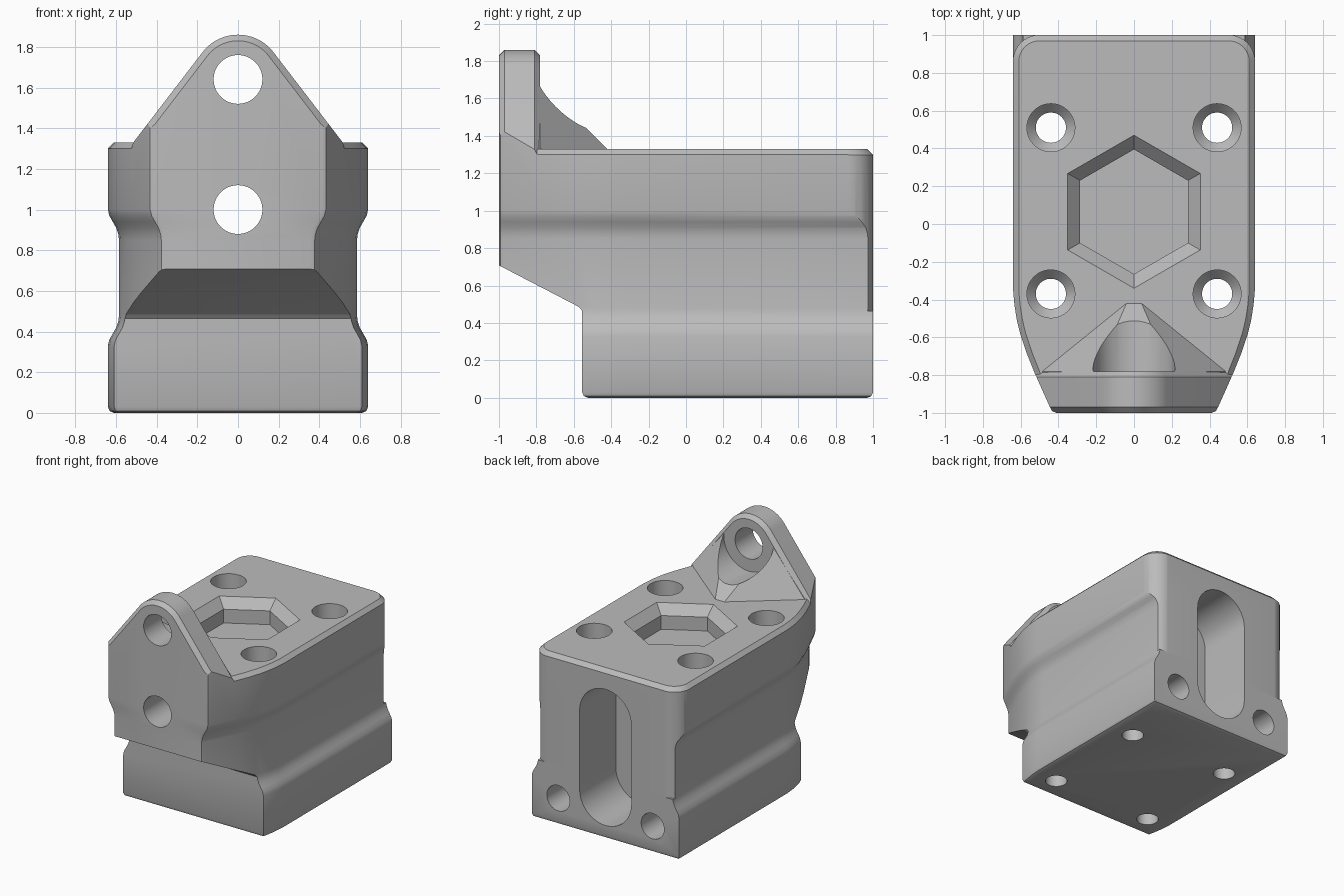
import bpy, bmesh
from math import sin, cos, pi, radians
from mathutils import Vector

if "Cube" in bpy.data.objects:
    bpy.data.objects.remove(bpy.data.objects["Cube"], do_unlink=True)

grey = bpy.data.materials.new("plain_grey")
grey.use_nodes = True
grey.diffuse_color = (0.5, 0.5, 0.5, 1)
grey.node_tree.nodes["Principled BSDF"].inputs["Base Color"].default_value = (0.5, 0.5, 0.5, 1)


def finish(name, bm):
    bmesh.ops.recalc_face_normals(bm, faces=bm.faces)
    mesh = bpy.data.meshes.new(name)
    bm.to_mesh(mesh)
    bm.free()
    obj = bpy.data.objects.new(name, mesh)
    bpy.context.collection.objects.link(obj)
    return obj


def loft(name, rings):
    """Skin a stack of equal-length point rings and cap both ends."""
    bm = bmesh.new()
    loops = [[bm.verts.new(p) for p in ring] for ring in rings]
    n = len(loops[0])
    for a, b in zip(loops, loops[1:]):
        for i in range(n):
            j = (i + 1) % n
            bm.faces.new((a[i], a[j], b[j], b[i]))
    bm.faces.new(loops[0])
    bm.faces.new(loops[-1])
    return finish(name, bm)


def circle(r, n=48, start=0.0):
    return [(r * cos(start + 2 * pi * i / n), r * sin(start + 2 * pi * i / n)) for i in range(n)]


def upright(name, x, y, steps, n=48, start=0.0):
    """Turned shape about a vertical axis; steps are (z, radius)."""
    return loft(name, [[(x + u, y + v, z) for u, v in circle(r, n, start)] for z, r in steps])


def along_y(name, outline, y0, y1):
    return loft(name, [[(x, y, z) for x, z in outline] for y in (y0, y1)])


def bore(name, x, z, r, y0, y1):
    return along_y(name, [(x + u, z + v) for u, v in circle(r)], y0, y1)


def combine(target, tool, operation):
    mod = target.modifiers.new("join", 'BOOLEAN')
    mod.operation = operation
    mod.solver = 'EXACT'
    mod.object = tool
    bpy.context.view_layer.objects.active = target
    bpy.ops.object.modifier_apply(modifier=mod.name)
    bpy.data.objects.remove(tool, do_unlink=True)


# Plan outline: tapered nose, straight flanks
NOSE = [(.41, -1), (.432, -.992), (.445, -.97), (.53, -.78), (.57, -.68),
        (.603, -.58), (.62, -.51), (.633, -.43), (.64, -.35)]


def mirrored(half, z):
    return [(x, y, z) for x, y in half] + [(-x, y, z) for x, y in reversed(half)]


def body_ring(z, d, back=1.0):
    return mirrored([(x - d, y) for x, y in NOSE] + [(.64 - d, back)], z)


def deck_ring(z, d):
    half = [(x - d, y - .1 if y < -.9 else y) for x, y in NOSE]
    r = .14 - d
    half += [(.5 + r * cos(radians(a)), .86 + r * sin(radians(a))) for a in range(0, 91, 10)]
    return mirrored(half, z)


# Body with a pinched waist
waist = [(.33, 0), (.36, .007), (.39, .024), (.42, .041), (.45, .051), (.48, .055),
         (.85, .055), (.88, .051), (.91, .041), (.94, .024), (.97, .007), (1, 0), (2, 0)]
body = loft("mount_body",
            [body_ring(0, .03, .97), body_ring(.009, .009, .991), body_ring(.03, 0)]
            + [body_ring(z, d) for z, d in waist])

# Upper envelope: chamfered deck, lug and gusset
envelope = loft("deck", [deck_ring(-.2, -.07), deck_ring(1.23, -.07), deck_ring(1.33, .03)])


def lug_ring(y, d):
    r = .22 - d
    tilt = radians(37.5)
    arc = [tilt + (pi - 2 * tilt) * i / 24 for i in range(25)]
    top = [(r * cos(a), y, 1.64 + r * sin(a)) for a in arc]
    x0, _, z0 = top[0]
    foot_z = z0 - (.62 - x0) * cos(tilt) / sin(tilt)
    return [(.62, y, 1.0), (.62, y, foot_z)] + top + [(-.62, y, foot_z), (-.62, y, 1.0)]


lug = loft("lug", [lug_ring(-1.03, .06), lug_ring(-.97, 0), lug_ring(-.81, 0), lug_ring(-.78, .03)])

bm = bmesh.new()
for s in (-1, 1):
    for x, y, z in [(.04, -.42, 1.33), (.04, -.42, 1.2), (.485, -.78, 1.33), (.485, -.78, 1.2),
                    (.195, -.78, 1.69), (.485, -.88, 1.33), (.485, -.88, 1.2), (.195, -.88, 1.69)]:
        bm.verts.new((s * x, y, z))
bmesh.ops.convex_hull(bm, input=bm.verts)
gusset = finish("gusset", bm)
combine(gusset, bore("gusset_scoop", 0, 1.64, .217, -.84, -.2), 'DIFFERENCE')

combine(envelope, lug, 'UNION')
combine(envelope, gusset, 'UNION')
combine(body, envelope, 'INTERSECT')

# Undercut below the nose
under = [(-1.2, -.1), (-.5, -.1), (-.525, 0), (-.546, .009), (-.555, .03),
         (-.555, .465), (-.575, .487), (-.985, .7), (-1.2, .81)]
combine(body, loft("undercut", [[(x, y, z) for y, z in under] for x in (-1, 1)]), 'DIFFERENCE')

# Rounded rear corners above the base
for s in (-1, 1):
    arc = [(.501 + .14 * cos(radians(a)), .861 + .14 * sin(radians(a))) for a in range(0, 91, 9)]
    outline = arc + [(.501, 1.1), (.8, 1.1), (.8, .861)]
    combine(body, loft("corner_cut", [[(s * x, y, z) for x, y in outline] for z in (.465, 2.2)]),
            'DIFFERENCE')

# Hexagonal pocket in the deck
combine(body, upright("hex_pocket", 0, .065,
                      [(1.15, .33), (1.258, .33), (1.33, .405), (1.4, .478)], 6, pi / 2), 'DIFFERENCE')

# Counterbored vertical screw holes
for x in (-.44, .44):
    for y in (-.37, .51):
        combine(body, upright("screw_hole", x, y,
                              [(-.1, .08), (1.08, .08), (1.13, .127), (1.5, .127)]), 'DIFFERENCE')

# Rear slot
half = [radians(a) for a in range(0, 181, 9)]
slot = [(.225 * cos(a), .95 + .225 * sin(a)) for a in half]
slot += [(-.225 * cos(a), .33 - .225 * sin(a)) for a in half]
combine(body, along_y("rear_slot", slot, .55, 1.2), 'DIFFERENCE')

# Horizontal bores
combine(body, bore("front_bore", 0, 1.0, .12, -1.2, .7), 'DIFFERENCE')
combine(body, bore("lug_bore", 0, 1.64, .12, -1.2, -.3), 'DIFFERENCE')
for x in (-.41, .41):
    combine(body, bore("rear_bore", x, .21, .1, .6, 1.2), 'DIFFERENCE')

# Finish
body.data.materials.clear()
body.data.materials.append(grey)
for face in body.data.polygons:
    face.material_index = 0
bpy.ops.object.select_all(action='DESELECT')
body.select_set(True)
bpy.context.view_layer.objects.active = body
bpy.ops.object.shade_smooth_by_angle(angle=radians(30))
